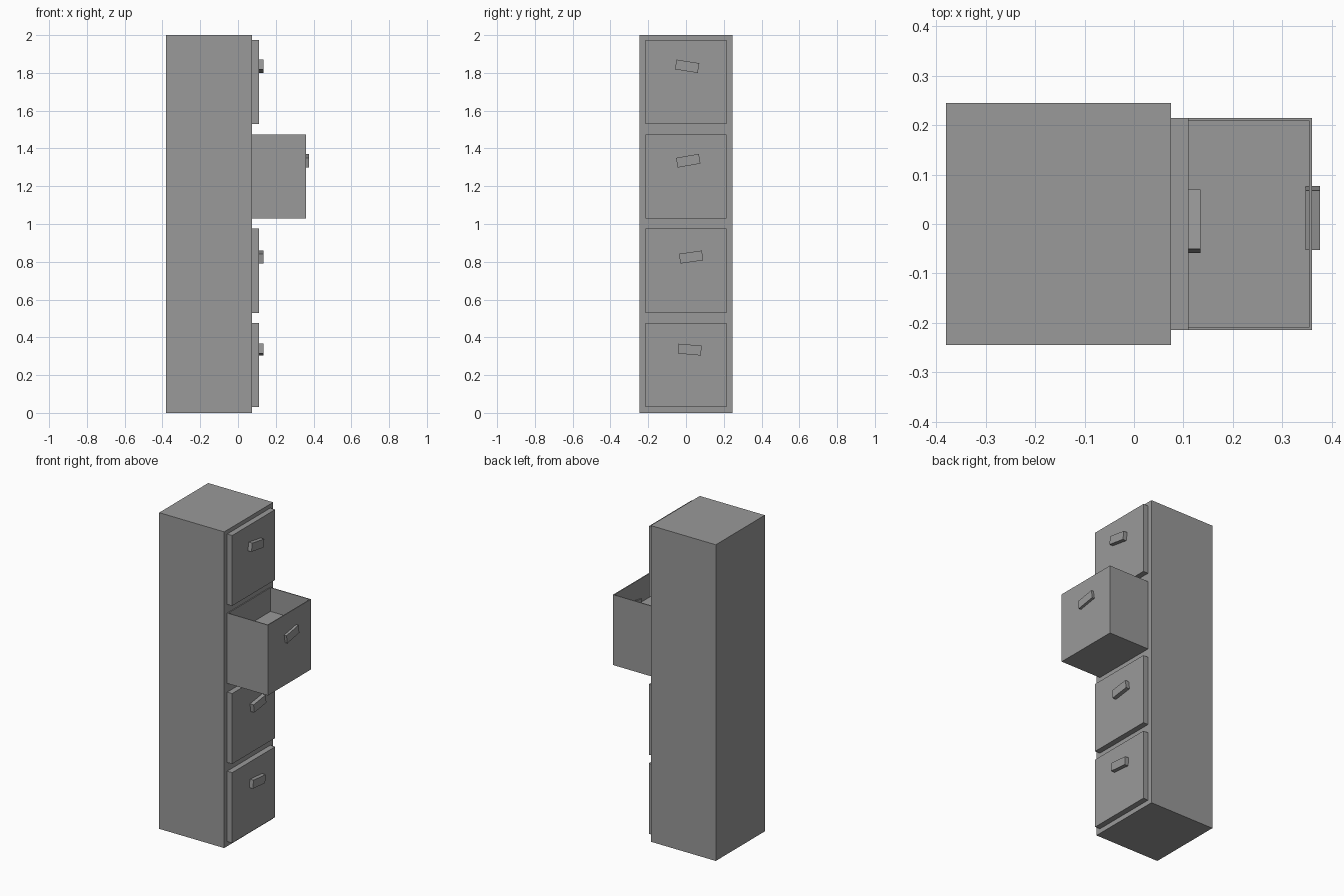
import bpy
import bmesh
from math import radians
from mathutils import Matrix, Vector

cube = bpy.data.objects.get("Cube")
if cube:
    bpy.data.objects.remove(cube, do_unlink=True)

grey = bpy.data.materials.new("cabinet grey")
grey.use_nodes = True
GREY = (0.32, 0.32, 0.32, 1)
grey.diffuse_color = GREY
grey.node_tree.nodes["Principled BSDF"].inputs["Base Color"].default_value = GREY


def box(name, low, high, tilt=0, pocket=0, wall=0.008):
    """Box between two corners, tilted about x, with an optional open-topped pocket."""
    low, high = Vector(low), Vector(high)
    bm = bmesh.new()
    bmesh.ops.create_cube(bm, size=1, matrix=Matrix.Diagonal((*(high - low), 1)))
    if pocket:
        bm.normal_update()
        top = max(bm.faces, key=lambda f: f.normal.z)
        bmesh.ops.inset_region(bm, faces=[top], thickness=wall)
        moved = bmesh.ops.extrude_face_region(bm, geom=[top])["geom"]
        bmesh.ops.delete(bm, geom=[top], context='FACES')
        verts = [v for v in moved if isinstance(v, bmesh.types.BMVert)]
        bmesh.ops.translate(bm, verts=verts, vec=(0, 0, -pocket))
        bmesh.ops.recalc_face_normals(bm, faces=bm.faces)
    mesh = bpy.data.meshes.new(name)
    bm.to_mesh(mesh)
    bm.free()
    mesh.materials.append(grey)
    obj = bpy.data.objects.new(name, mesh)
    obj.location = (low + high) / 2
    obj.rotation_euler.x = radians(tilt)
    bpy.context.collection.objects.link(obj)
    return obj


# Tall cabinet body
BODY_FRONT = 0.075
box("cabinet_body", (-0.38, -0.245, 0), (BODY_FRONT, 0.245, 2))

# Drawers from bottom to top: name, front x, pocket depth, handle y, z and tilt
drawers = [
    ("bottom", 0.11, 0, 0.02, 0.335, -5),
    ("lower", 0.11, 0, 0.027, 0.825, 8),
    ("open", 0.36, 0.15, 0.012, 1.335, 10),
    ("top", 0.11, 0, 0.006, 1.835, -9),
]
for i, (name, front, pocket, y, z, tilt) in enumerate(drawers):
    base = 0.03 + 0.5 * i
    box(name + "_drawer", (BODY_FRONT, -0.215, base),
        (front, 0.215, base + 0.445), pocket=pocket)
    # Crooked block handle, sunk slightly into the drawer front
    end = front + (0.016 if pocket else 0.025)
    box(name + "_handle", (end - 0.029, y - 0.061, z - 0.026),
        (end, y + 0.061, z + 0.026), tilt=tilt)
